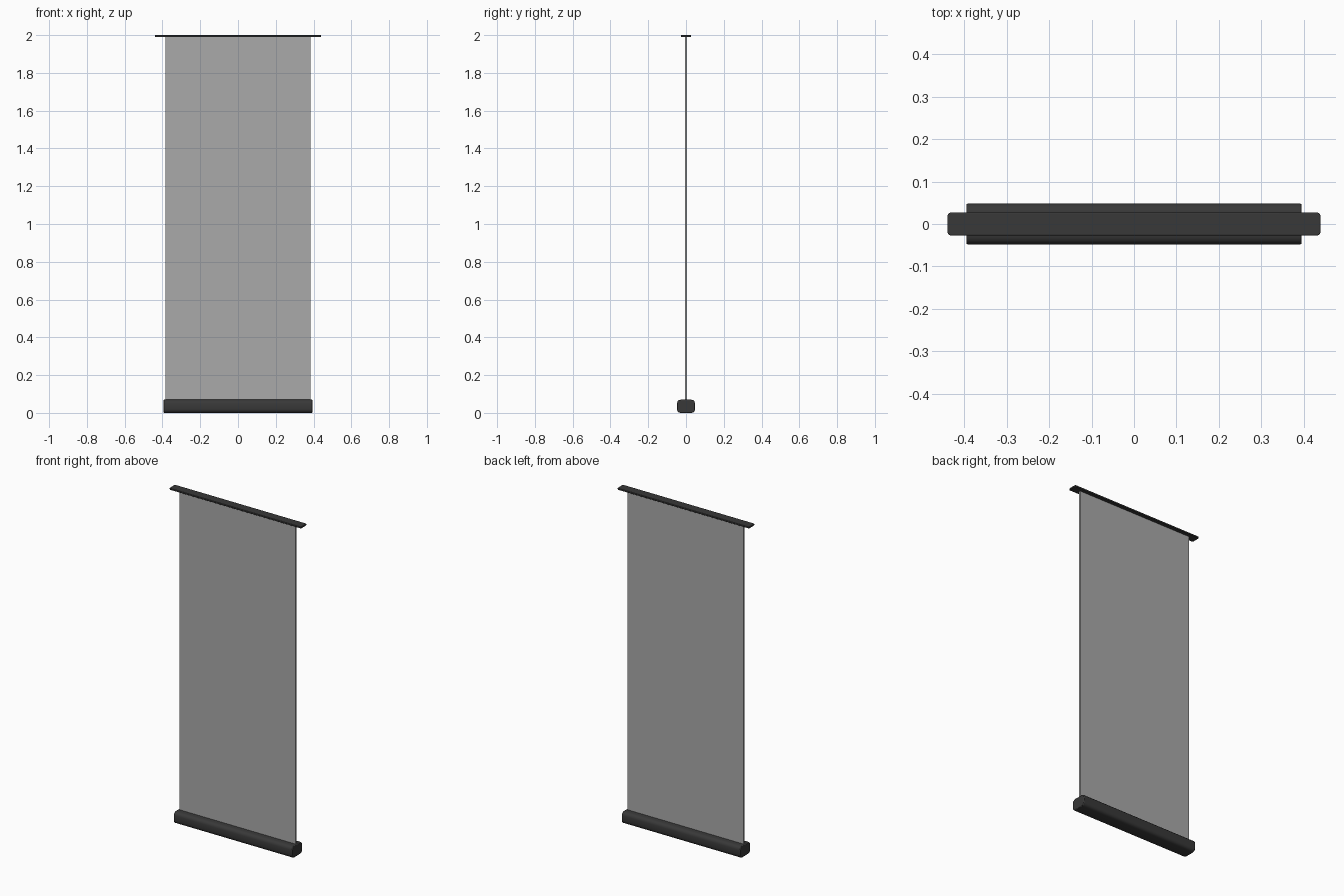
import bpy
import bmesh
import math

if "Cube" in bpy.data.objects:
    bpy.data.objects.remove(bpy.data.objects["Cube"])


def material(name, color):
    mat = bpy.data.materials.new(name)
    mat.diffuse_color = color
    mat.use_nodes = True
    mat.node_tree.nodes["Principled BSDF"].inputs["Base Color"].default_value = mat.diffuse_color
    return mat


def box(name, size, center, mat, axis=None, radius=0.0, segments=3, edge=0.0):
    """Box whose edges parallel to axis are rounded, with an optional fine bevel on the rest."""
    bm = bmesh.new()
    bmesh.ops.create_cube(bm, size=1.0)
    bmesh.ops.scale(bm, vec=size, verts=bm.verts)
    if axis is not None:
        long_edges = [e for e in bm.edges
                      if abs((e.verts[0].co - e.verts[1].co)[axis]) > 1e-5]
        bmesh.ops.bevel(bm, geom=long_edges, offset=radius, segments=segments,
                        profile=0.5, affect='EDGES')
    mesh = bpy.data.meshes.new(name)
    bm.to_mesh(mesh)
    bm.free()
    obj = bpy.data.objects.new(name, mesh)
    obj.location = center
    mesh.materials.append(mat)
    bpy.context.collection.objects.link(obj)
    if edge:
        mod = obj.modifiers.new("edge_bevel", 'BEVEL')
        mod.width = edge
        mod.segments = 2
        mod.limit_method = 'ANGLE'
        mod.angle_limit = math.radians(60)
    bpy.ops.object.select_all(action='DESELECT')
    obj.select_set(True)
    bpy.context.view_layer.objects.active = obj
    bpy.ops.object.shade_smooth_by_angle(angle=math.radians(35))
    return obj


dark = material("dark_metal", (0.04, 0.04, 0.04, 1.0))
fabric = material("sheer_panel", (0.4, 0.4, 0.4, 0.6))

# Rounded roller housing on the floor
box("base_housing", (0.79, 0.096, 0.07), (0, 0, 0.035), dark,
    axis=0, radius=0.02, segments=3, edge=0.004)

# Upright translucent sheet, running from inside the base up to the rail
box("banner_panel", (0.77, 0.01, 1.932), (0, 0, 1.026), fabric)

# Flat top rail with rounded plan corners
box("top_rail", (0.878, 0.054, 0.01), (0, 0, 1.995), dark,
    axis=2, radius=0.007, segments=3, edge=0.002)
